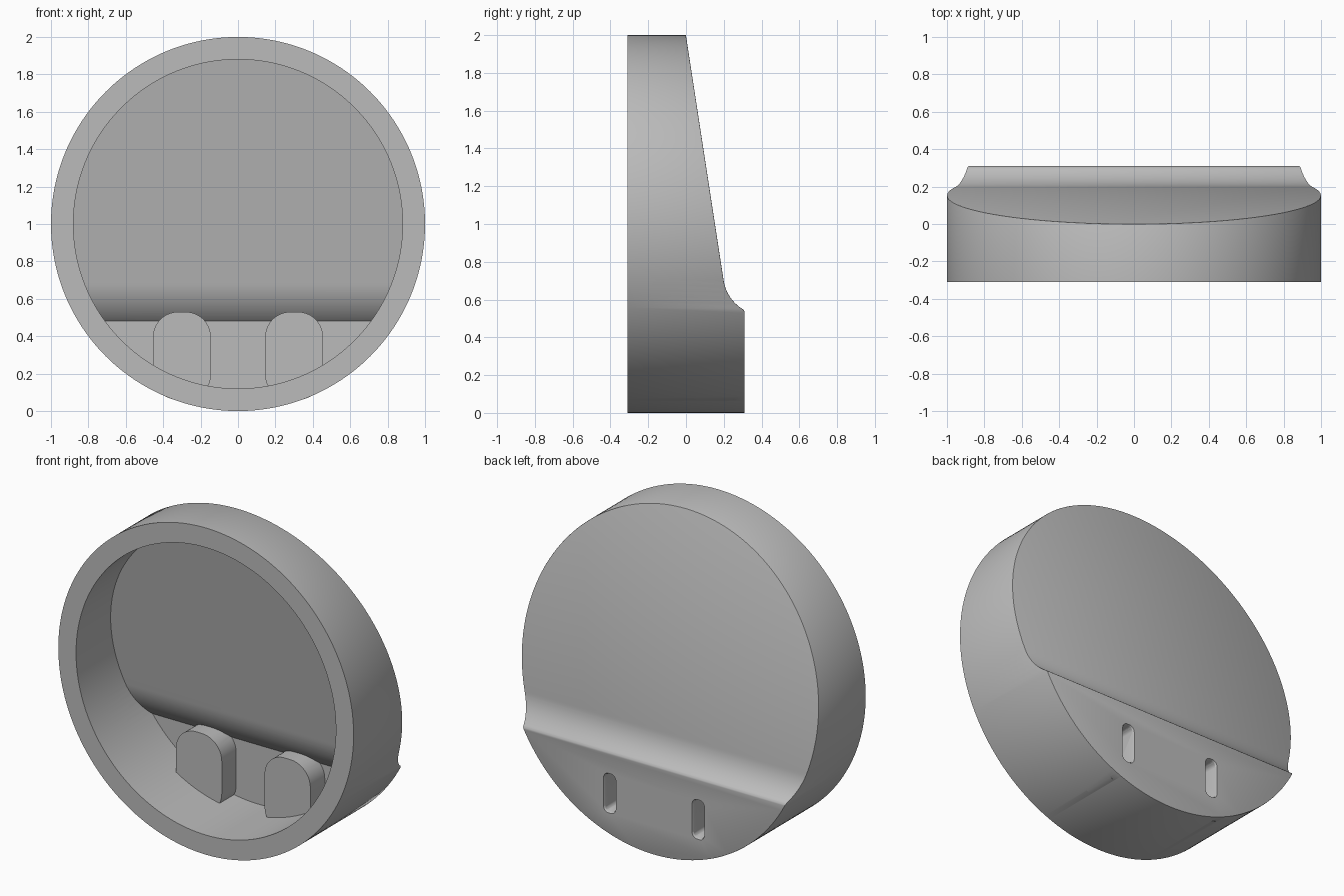
import bpy, bmesh, math
from mathutils import Matrix, Vector

if "Cube" in bpy.data.objects:
    bpy.data.objects.remove(bpy.data.objects["Cube"])

FRONT, BACK, WALL = -0.31, 0.31, 0.12
ARC_C, ARC_R = (0.412, 0.733), 0.215      # hollow curve between sloped and upright back


def mesh_object(name, bm):
    bmesh.ops.recalc_face_normals(bm, faces=bm.faces)
    me = bpy.data.meshes.new(name)
    bm.to_mesh(me)
    bm.free()
    ob = bpy.data.objects.new(name, me)
    bpy.context.collection.objects.link(ob)
    return ob


def prism(name, pts, move):
    """Extrude a closed outline of points along a vector."""
    bm = bmesh.new()
    face = bm.faces.new([bm.verts.new(p) for p in pts])
    ext = bmesh.ops.extrude_face_region(bm, geom=[face])
    verts = [g for g in ext["geom"] if isinstance(g, bmesh.types.BMVert)]
    bmesh.ops.translate(bm, verts=verts, vec=move)
    return mesh_object(name, bm)


def disc(name, radius, y0, y1):
    n = 192
    pts = [(radius * math.cos(math.tau * i / n), y0, 1 + radius * math.sin(math.tau * i / n))
           for i in range(n)]
    return prism(name, pts, (0, y1 - y0, 0))


def side_profile(name, offset, width):
    """Side outline with its back moved inwards by an offset."""
    r, y_end = ARC_R + offset, BACK - offset
    a0 = math.radians(180 + 8.75)
    a1 = math.pi + math.acos((ARC_C[0] - y_end) / r)
    arc = [(ARC_C[0] + r * math.cos(a0 + (a1 - a0) * i / 20),
            ARC_C[1] + r * math.sin(a0 + (a1 - a0) * i / 20)) for i in range(21)]
    y, z = arc[0]
    top = (y - (2.3 - z) * 0.2 / 1.3, 2.3)
    if offset == 0:                        # soften the ledge corner
        arc[-1:] = [(BACK - 0.008, arc[-1][1] + 0.004), (BACK - 0.002, arc[-1][1] - 0.002),
                    (BACK, arc[-1][1] - 0.009)]
    outline = [(-0.5, -0.3), (-0.5, 2.3), top] + arc + [(y_end, -0.3)]
    return prism(name, [(-width, p, q) for p, q in outline], (2 * width, 0, 0))


def rounded_block(name, x, half, z0, z1, r, y0, y1):
    pts = []
    corners = [(half - r, z1 - r), (r - half, z1 - r), (r - half, z0 + r), (half - r, z0 + r)]
    for k, (cx, cz) in enumerate(corners):
        for i in range(11):
            a = math.pi / 2 * (k + i / 10)
            pts.append((x + cx + r * math.cos(a), y0, cz + r * math.sin(a)))
    return prism(name, pts, (0, y1 - y0, 0))


def combine(ob, other, operation):
    mod = ob.modifiers.new("cut", 'BOOLEAN')
    mod.operation, mod.object, mod.solver = operation, other, 'EXACT'
    bpy.context.view_layer.objects.active = ob
    bpy.ops.object.modifier_apply(modifier=mod.name)
    bpy.data.objects.remove(other)


# Outer body: disc trimmed to the side outline
body = disc("round_housing", 1.0, FRONT, 0.6)
combine(body, side_profile("outer_trim", 0, 1.3), 'INTERSECT')

# Soft edge around the back rim
bm = bmesh.new()
bm.from_mesh(body.data)
bmesh.ops.remove_doubles(bm, verts=bm.verts, dist=0.0005)
rim = [e for e in bm.edges if len(e.link_faces) == 2
       and e.calc_face_angle() > math.radians(40)
       and all(v.co.y > -0.05 and math.hypot(v.co.x, v.co.z - 1) > 0.99 for v in e.verts)]
bmesh.ops.bevel(bm, geom=rim, offset=0.007, segments=2, profile=0.5,
                affect='EDGES', clamp_overlap=True)
bm.to_mesh(body.data)
bm.free()

# Open front cavity that follows the back
cavity = disc("cavity", 1 - WALL, FRONT - 0.1, 0.6)
combine(cavity, side_profile("inner_trim", WALL, 1.2), 'INTERSECT')
combine(body, cavity, 'DIFFERENCE')

# Two bosses inside, each with a hanging slot in the back
for x in (-0.3, 0.3):
    combine(body, rounded_block("boss", x, 0.155, 0.06, 0.53, 0.135, 0.05, 0.25), 'UNION')
for x in (-0.3, 0.3):
    combine(body, rounded_block("slot", x, 0.036, 0.18, 0.41, 0.026, 0.17, 0.4), 'DIFFERENCE')
    # flared lip of the slot
    lip = rounded_block("lip", x, 0.048, 0.168, 0.422, 0.038, BACK - 0.012, BACK + 0.012)
    for v in lip.data.vertices:
        if v.co.y < BACK:
            v.co.x = x + (v.co.x - x) * 0.036 / 0.048
            v.co.z = 0.295 + (v.co.z - 0.295) * 0.115 / 0.127
    combine(body, lip, 'DIFFERENCE')

grey = bpy.data.materials.new("light_grey")
grey.diffuse_color = (0.5, 0.5, 0.5, 1)
grey.use_nodes = True
grey.node_tree.nodes["Principled BSDF"].inputs["Base Color"].default_value = grey.diffuse_color
body.data.materials.clear()
body.data.materials.append(grey)
for p in body.data.polygons:
    p.material_index = 0
bpy.ops.object.select_all(action='DESELECT')
body.select_set(True)
bpy.context.view_layer.objects.active = body
bpy.ops.object.shade_smooth_by_angle(angle=math.radians(30))
